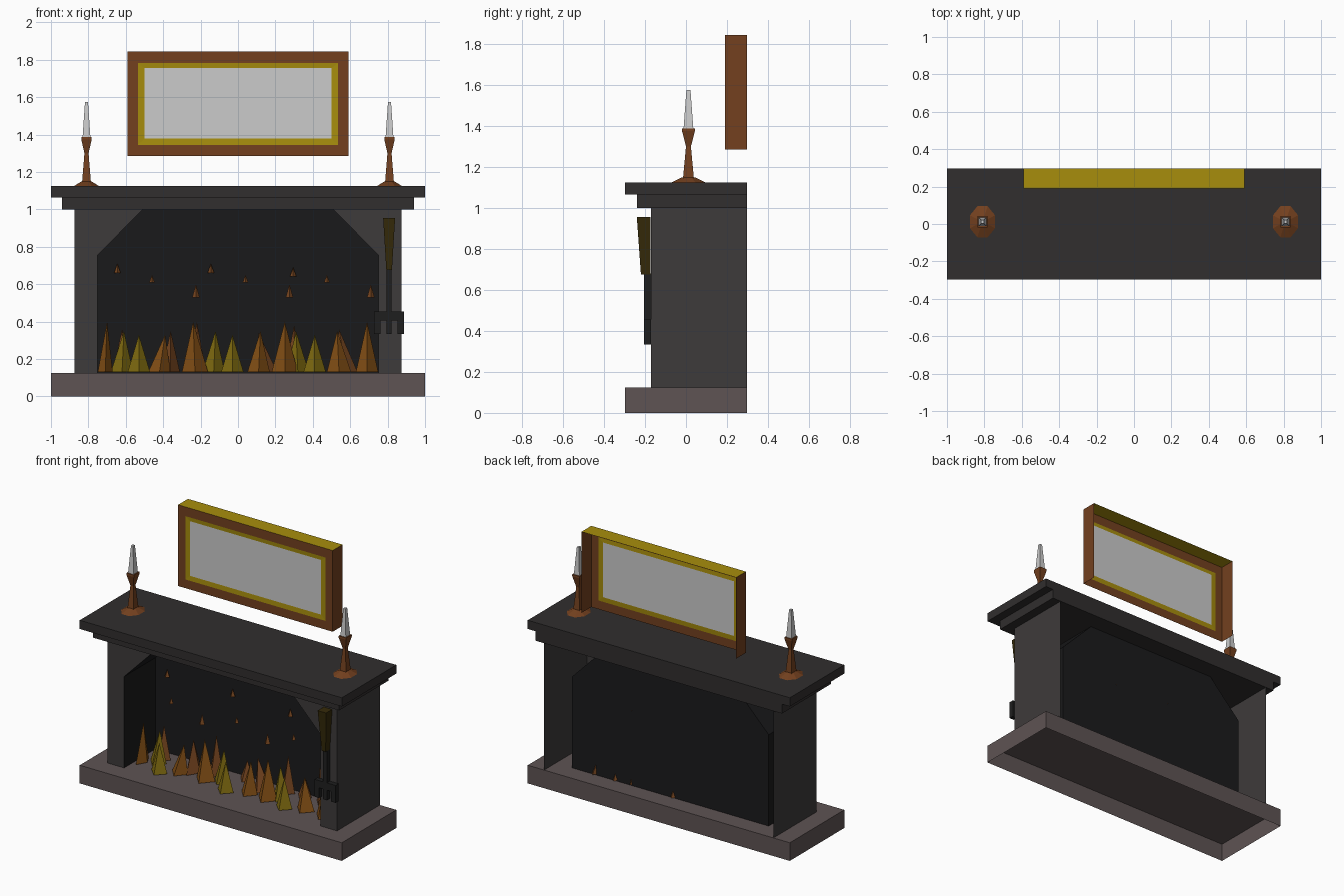
import bpy, bmesh
from math import cos, sin, pi

if "Cube" in bpy.data.objects:
    bpy.data.objects.remove(bpy.data.objects["Cube"])


def material(name, rgb):
    """Colour given as seen on screen, stored as linear."""
    m = bpy.data.materials.new(name)
    m.diffuse_color = (*[c ** 2.2 for c in rgb], 1)
    m.use_nodes = True
    m.node_tree.nodes["Principled BSDF"].inputs["Base Color"].default_value = m.diffuse_color
    return m


HEARTH = material("hearth_stone", (.37, .33, .33))
STONE = material("dark_stone", (.25, .24, .24))
MANTEL = material("mantel_stone", (.205, .195, .195))
SOOT = material("soot", (.125, .125, .13))
WOOD = material("wood", (.45, .26, .14))
GOLD = material("gold", (.65, .55, .08))
ORANGE = material("orange_flame", (.52, .32, .11))
YELLOW = material("yellow_flame", (.5, .42, .09))
EMBER = material("ember_flame", (.48, .29, .15))
IRON = material("iron", (.14, .14, .14))
HANDLE = material("handle", (.22, .18, .07))


def mesh(name, verts, faces, mats=(), indices=None):
    me = bpy.data.meshes.new(name)
    me.from_pydata(verts, [], faces)
    for m in mats:
        me.materials.append(m)
    if indices:
        me.polygons.foreach_set("material_index", indices)
    bm = bmesh.new()
    bm.from_mesh(me)
    bmesh.ops.recalc_face_normals(bm, faces=bm.faces)
    bm.to_mesh(me)
    bm.free()
    ob = bpy.data.objects.new(name, me)
    bpy.context.collection.objects.link(ob)
    return ob


def box(name, x0, x1, y0, y1, z0, z1, mat, open_bottom=False):
    v = [(x, y, z) for z in (z0, z1) for x, y in ((x0, y0), (x1, y0), (x1, y1), (x0, y1))]
    f = [(4, 5, 6, 7)] + [(i, (i + 1) % 4, (i + 1) % 4 + 4, i + 4) for i in range(4)]
    if not open_bottom:
        f.append((3, 2, 1, 0))
    return mesh(name, v, f, [mat])


def loft(name, cx, cy, rings, sides, mat):
    """Stack of n-sided rings (z, half width x, half width y), flat sides to the front."""
    k = 1 / cos(pi / sides)
    v, f = [], []
    for z, rx, ry in rings:
        for i in range(sides):
            a = 2 * pi * (i + .5) / sides
            v.append((cx + rx * k * cos(a), cy + ry * k * sin(a), z))
    for r in range(len(rings) - 1):
        for i in range(sides):
            j = (i + 1) % sides
            f.append((r * sides + i, r * sides + j, (r + 1) * sides + j, (r + 1) * sides + i))
    f.append(tuple(range(sides))[::-1])
    f.append(tuple(range(len(v) - sides, len(v))))
    return mesh(name, v, f, [mat] if mat else [])


def pyramid(name, x, y, z0, z1, rx, ry, mat, lean=0):
    v = [(x - rx, y, z0), (x, y - ry, z0), (x + rx, y, z0), (x, y + ry, z0), (x + lean, y, z1)]
    return mesh(name, v, [(0, 1, 4), (1, 2, 4), (2, 3, 4), (3, 0, 4), (3, 2, 1, 0)], [mat])


# Hearth slab and two-step mantel
box("hearth_slab", -1, 1, -.297, .297, 0, .125, HEARTH, open_bottom=True)
box("mantel_moulding", -.94, .94, -.24, .297, 1.0, 1.065, MANTEL)
box("mantel_shelf", -1, 1, -.297, .297, 1.065, 1.125, MANTEL)

# Surround: front panels with chamfered opening, and outer sides
for s, side in ((-1, "left"), (1, "right")):
    front = [(.875, .125), (.75, .125), (.75, .755), (.51, 1), (.875, 1)]
    v = [(s * x, -.17, z) for x, z in front] + [(s * .875, .297, .125), (s * .875, .297, 1)]
    mesh(f"surround_{side}", v, [(0, 1, 2, 3, 4), (0, 4, 6, 5)], [STONE])

# Firebox: extruded opening profile with a back wall
arch = [(-.75, .125), (-.75, .755), (-.51, 1), (.51, 1), (.75, .755), (.75, .125)]
v = [(x, y, z) for y in (-.17, .17) for x, z in arch]
mesh("firebox", v, [(i, i + 1, i + 7, i + 6) for i in range(5)] + [tuple(range(6, 12))], [SOOT])

# Flames: (x, y, top, half width, half depth, lean)
orange = [(-.71, -.03, .40, .04, .07, .01), (-.42, -.03, .33, .06, .07, .03),
          (-.23, -.02, .40, .07, .08, -.01), (.11, -.03, .35, .06, .07, .01),
          (.25, -.03, .40, .07, .08, 0), (.54, -.03, .35, .065, .07, -.01),
          (.69, -.04, .40, .06, .07, 0)]
yellow = [(-.62, .02, .35, .06, .07, .01), (-.53, -.10, .33, .06, .06, 0),
          (-.13, .02, .35, .06, .07, .01), (-.03, -.09, .33, .06, .06, 0),
          (.32, .02, .35, .06, .07, -.01), (.41, -.08, .33, .06, .06, 0)]
rear = [(-.62, .08, .36, .05, .06, 0), (-.36, .03, .35, .05, .08, 0), (-.22, .08, .40, .05, .06, 0),
        (-.02, .13, .26, .05, .06, 0), (.15, .06, .34, .06, .07, -.04), (.30, .12, .38, .05, .06, 0),
        (.42, .13, .26, .05, .06, 0), (.58, .12, .36, .06, .07, -.04)]
for label, rows, mat in (("orange", orange, ORANGE), ("yellow", yellow, YELLOW), ("rear", rear, EMBER)):
    for x, y, top, rx, ry, lean in rows:
        pyramid(f"{label}_flame", x, y, .13, top, rx, ry, mat, lean)

# Sparks: repeating trio of small pyramids
for x, y, z, r, h in ((-.645, .15, .66, .018, .05), (-.46, -.07, .61, .015, .04), (-.225, -.07, .53, .02, .07),
                      (-.145, .15, .66, .018, .05), (.04, -.07, .61, .015, .04), (.275, -.07, .53, .02, .07),
                      (.295, .15, .64, .018, .05), (.475, -.07, .61, .015, .04), (.71, -.07, .53, .02, .07)):
    pyramid("spark", x, y, z, z + h, r, r * 1.2, EMBER)

# Candlesticks and candles
for s, side in ((-1, "left"), (1, "right")):
    x, y = s * .81, .012
    loft(f"candlestick_foot_{side}", x, y, [(1.125, .067, .083), (1.15, .026, .032)], 8, WOOD)
    loft(f"candlestick_stem_{side}", x, y,
         [(1.14, .024, .027), (1.30, .011, .012), (1.375, .028, .031), (1.388, .028, .031)], 4, WOOD)
    loft(f"candle_{side}", x, y, [(1.385, .021, .024), (1.575, .008, .01)], 4, None)

# Fire fork leaning on the right pillar
FX = .808
box("fork_shaft", FX - .014, FX + .014, -.205, -.172, .335, .68, IRON)
box("fork_bar", FX - .08, FX + .08, -.205, -.172, .405, .455, IRON)
for s in (-1, 1):
    box("fork_tine", FX + s * .063 - .017, FX + s * .063 + .017, -.205, -.172, .335, .42, IRON)
v = [(FX + sx * w, y, z) for z, w, yf in ((.675, .015, -.22), (.955, .032, -.24))
     for sx, y in ((-1, yf), (1, yf), (1, -.174), (-1, -.174))]
mesh("fork_handle", v, [(3, 2, 1, 0), (4, 5, 6, 7)] +
     [(i, (i + 1) % 4, (i + 1) % 4 + 4, i + 4) for i in range(4)], [HANDLE])

# Framed mirror: flat nested rectangles, with side and top walls only (open back and bottom)
rects = [(.59, 1.285, 1.845, .297), (.59, 1.285, 1.845, .19),
         (.535, 1.345, 1.782, .19), (.50, 1.378, 1.755, .192)]
v = [p for w, z0, z1, y in rects for p in ((-w, y, z0), (w, y, z0), (w, y, z1), (-w, y, z1))]
faces, idx = [], []
for r in range(3):
    for i in range(4):
        if r == 0 and i == 0:
            continue
        j = (i + 1) % 4
        faces.append((r * 4 + i, r * 4 + j, r * 4 + 4 + j, r * 4 + 4 + i))
        idx.append(1 if r == 2 or (r == 0 and i == 2) else 0)
mesh("mirror_frame", v, faces, [WOOD, GOLD], idx)
mesh("mirror_glass", v[12:], [(0, 1, 2, 3)])
